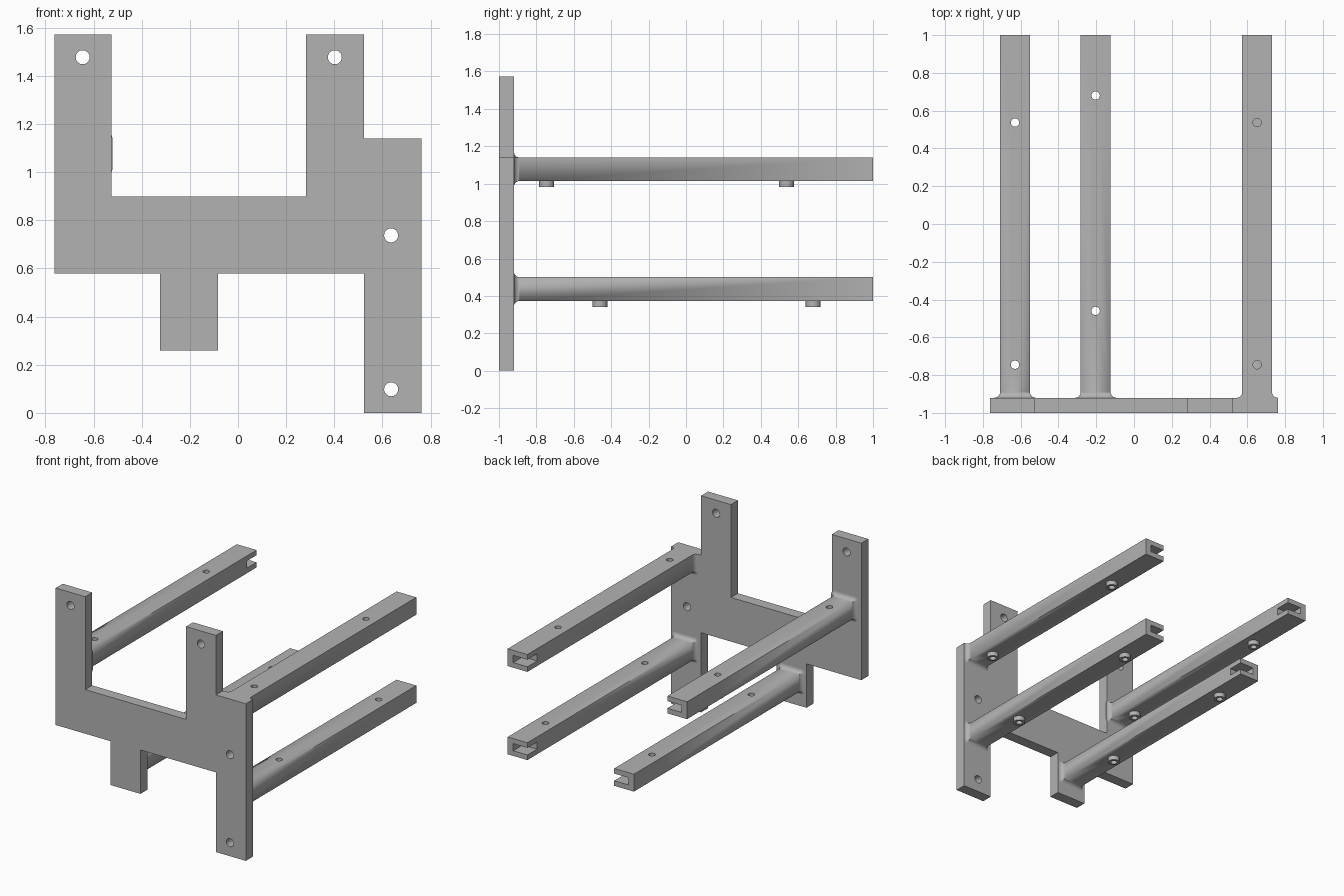
import bpy, bmesh, math
from mathutils import Matrix

cube = bpy.data.objects.get("Cube")
if cube:
    bpy.data.objects.remove(cube, do_unlink=True)

GREY = (0.45, 0.45, 0.45, 1)
grey = bpy.data.materials.new("plain grey")
grey.use_nodes = True
grey.diffuse_color = GREY
grey.node_tree.nodes["Principled BSDF"].inputs["Base Color"].default_value = GREY

BACK = -0.92      # back face of the plate
FILLET = 0.03
HALF_W, HALF_H = 0.079, 0.063


def add_mesh(name, bm):
    bmesh.ops.recalc_face_normals(bm, faces=bm.faces)
    mesh = bpy.data.meshes.new(name)
    bm.to_mesh(mesh)
    bm.free()
    obj = bpy.data.objects.new(name, mesh)
    bpy.context.collection.objects.link(obj)
    return obj


def cylinders(name, x, ys, z0, z1, radius):
    bm = bmesh.new()
    for y in ys:
        bmesh.ops.create_cone(bm, cap_ends=True, segments=32, radius1=radius,
                              radius2=radius, depth=z1 - z0,
                              matrix=Matrix.Translation((x, y, (z0 + z1) / 2)))
    return add_mesh(name, bm)


def box(name, centre, size):
    bm = bmesh.new()
    bmesh.ops.create_cube(bm, size=1, matrix=Matrix.Translation(centre)
                          @ Matrix.Diagonal((*size, 1)))
    return add_mesh(name, bm)


def combine(target, tool, operation):
    """Apply a boolean and remove the helper."""
    mod = target.modifiers.new("cut", 'BOOLEAN')
    mod.operation, mod.object, mod.solver = operation, tool, 'EXACT'
    graph = bpy.context.evaluated_depsgraph_get()
    mesh = bpy.data.meshes.new_from_object(target.evaluated_get(graph))
    target.modifiers.clear()
    target.data = mesh
    bpy.data.objects.remove(tool, do_unlink=True)


def finish(obj):
    obj.data.materials.clear()
    obj.data.materials.append(grey)
    bpy.ops.object.select_all(action='DESELECT')
    obj.select_set(True)
    bpy.context.view_layer.objects.active = obj
    bpy.ops.object.shade_smooth_by_angle(angle=math.radians(30))


# Plate: filled flat outline with four round holes, extruded
outline = [(-.763, 1.572), (-.763, .578), (-.323, .578), (-.323, .26),
           (-.083, .26), (-.083, .578), (.523, .578), (.523, 0),
           (.763, 0), (.763, 1.14), (.523, 1.14), (.523, 1.572),
           (.283, 1.572), (.283, .898), (-.526, .898), (-.526, 1.572)]
curve = bpy.data.curves.new("plate", 'CURVE')
curve.dimensions = '2D'
curve.fill_mode = 'BOTH'
curve.extrude = 0.04


def add_loop(points):
    spline = curve.splines.new('POLY')
    spline.points.add(len(points) - 1)
    for p, (x, z) in zip(spline.points, points):
        p.co = (x, z, 0, 1)
    spline.use_cyclic_u = True


add_loop(outline)
for hx, hz in [(-.645, 1.477), (.402, 1.477), (.636, .737), (.636, .098)]:
    add_loop([(hx + .029 * math.cos(i * math.tau / 32),
               hz + .029 * math.sin(i * math.tau / 32)) for i in range(32)])
source = bpy.data.objects.new("plate_source", curve)
bpy.context.collection.objects.link(source)
graph = bpy.context.evaluated_depsgraph_get()
bm = bmesh.new()
bm.from_mesh(bpy.data.meshes.new_from_object(source.evaluated_get(graph)))
bpy.data.objects.remove(source, do_unlink=True)
bmesh.ops.remove_doubles(bm, verts=bm.verts, dist=1e-5)
bm.transform(Matrix.Translation((0, BACK - 0.04, 0))
             @ Matrix.Rotation(math.pi / 2, 4, 'X'))
finish(add_mesh("plate", bm))


def rail(name, x, z, ys, slot_side, top_limit):
    # Square bar whose root flares into the plate
    steps = 6
    sections = []
    for i in range(steps + 1):
        a = i / steps * math.pi / 2
        sections.append((BACK + FILLET * (1 - math.cos(a)), FILLET * (1 - math.sin(a))))
    sections.append((1.0, 0.0))
    bm = bmesh.new()
    rings = []
    for y, grow in sections:
        ring = []
        for k, (sx, sz) in enumerate([(1, 1), (-1, 1), (-1, -1), (1, -1)]):
            for j in range(4):
                a = (k + j / 3) * math.pi / 2
                ring.append(bm.verts.new((
                    x + sx * HALF_W + grow * math.cos(a), y,
                    min(z + sz * HALF_H + grow * math.sin(a), top_limit))))
        rings.append(ring)
    for r0, r1 in zip(rings, rings[1:]):
        for i in range(len(r0)):
            j = (i + 1) % len(r0)
            bm.faces.new((r0[i], r0[j], r1[j], r1[i]))
    bm.faces.new(rings[0])
    bm.faces.new(rings[-1])
    bmesh.ops.remove_doubles(bm, verts=bm.verts, dist=1e-5)
    bmesh.ops.dissolve_degenerate(bm, edges=bm.edges, dist=1e-5)
    obj = add_mesh(name, bm)

    # Bosses below, screw holes right through, corner slot at the free end
    low = z - HALF_H
    combine(obj, cylinders("bosses", x, ys, low - .033, low + .02, .04), 'UNION')
    combine(obj, cylinders("drills", x, ys, low - .2, z + .2, .022), 'DIFFERENCE')
    combine(obj, box("slot", (x + slot_side * .075, 1.0, z), (.22, .22, .052)),
            'DIFFERENCE')
    finish(obj)


UPPER, LOWER = 1.077, 0.437
upper_holes, lower_holes = (-.745, .537), (-.46, .68)
rail("upper_left_rail", .652, UPPER, upper_holes, -1, 1.14)
rail("lower_left_rail", .652, LOWER, lower_holes, -1, 9)
rail("upper_right_rail", -.63, UPPER, upper_holes, 1, 9)
rail("lower_middle_rail", -.203, LOWER, lower_holes, 1, 9)
